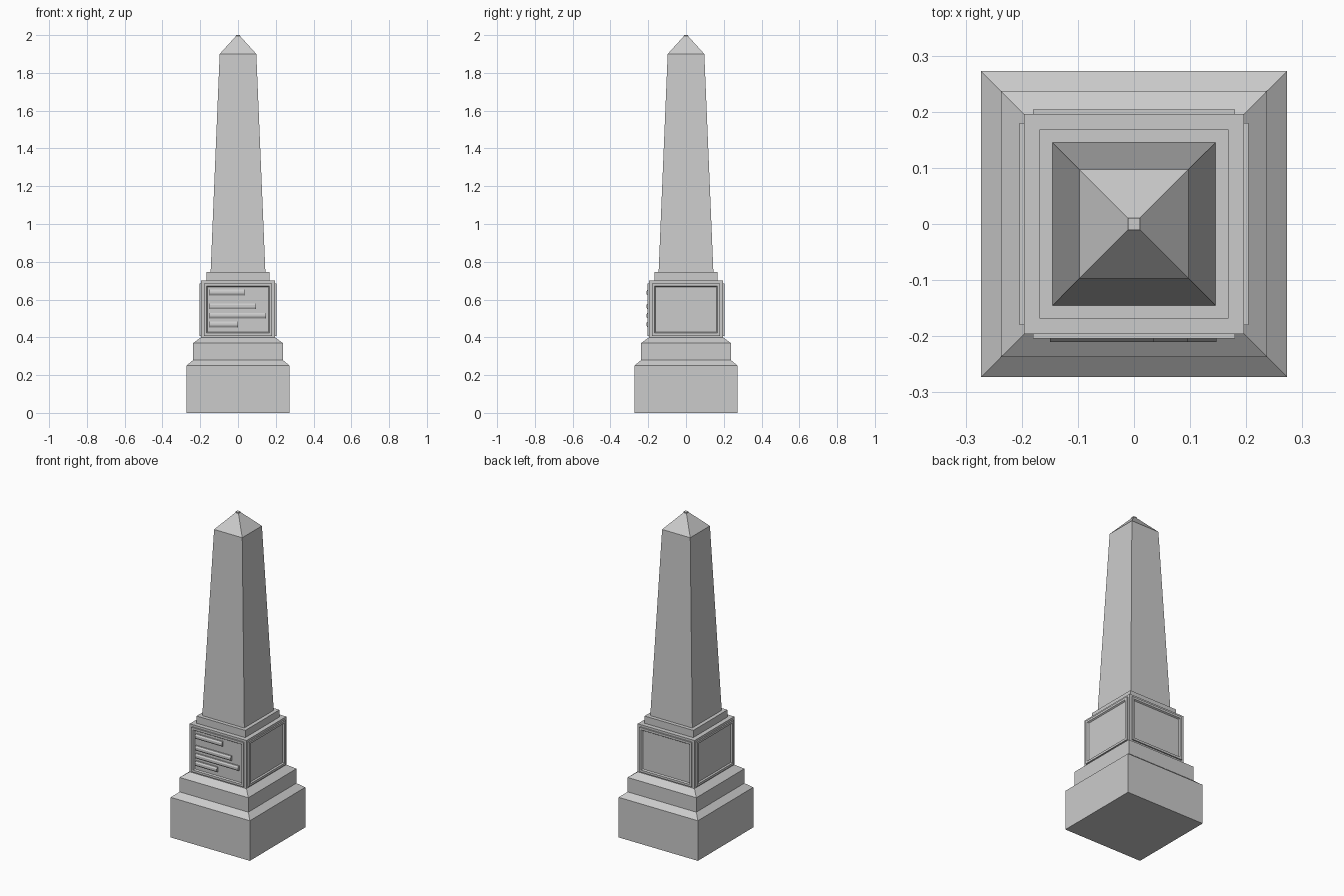
import bpy, bmesh, math
from mathutils import Matrix

if "Cube" in bpy.data.objects:
    bpy.data.objects.remove(bpy.data.objects["Cube"], do_unlink=True)

stone = bpy.data.materials.new("grey stone")
stone.use_nodes = True
GREY = (0.6, 0.6, 0.6, 1)
stone.diffuse_color = GREY
stone.node_tree.nodes["Principled BSDF"].inputs["Base Color"].default_value = GREY


def finish(name, bm):
    bmesh.ops.recalc_face_normals(bm, faces=bm.faces)
    mesh = bpy.data.meshes.new(name)
    bm.to_mesh(mesh)
    bm.free()
    mesh.materials.append(stone)
    obj = bpy.data.objects.new(name, mesh)
    bpy.context.collection.objects.link(obj)
    return obj


def loft(name, rings):
    """Closed solid through rings of equal vertex count."""
    bm = bmesh.new()
    loops = [[bm.verts.new(p) for p in ring] for ring in rings]
    n = len(loops[0])
    for a, b in zip(loops, loops[1:]):
        for i in range(n):
            j = (i + 1) % n
            bm.faces.new((a[i], a[j], b[j], b[i]))
    bm.faces.new(loops[0])
    bm.faces.new(loops[-1])
    return finish(name, bm)


def tiers(name, profile):
    """Square tower from (half width, height) pairs."""
    return loft(name, [[(-h, -h, z), (h, -h, z), (h, h, z), (-h, h, z)] for h, z in profile])


# Stepped base, inscription block and tapering shaft
tiers("plinth", [(.273, 0), (.273, .25), (.237, .28), (.237, .37), (.196, .40)])
tiers("inscription_block", [(.196, .40), (.196, .70)])
tiers("collar", [(.168, .70), (.168, .745)])
tiers("shaft", [(.145, .745), (.097, 1.90)])
tiers("pyramid_cap", [(.097, 1.90), (.011, 1.995), (.011, 2.0)])


# Raised rectangular frame on each side of the block
def frame(name, angle):
    bm = bmesh.new()
    mid, depth = .547, .204
    outline = [(.18, .139, .195), (.18, .139, depth), (.166, .125, depth), (.160, .119, .195)]
    loops = [[bm.verts.new((sx * w, -d, mid + sz * h))
              for sx, sz in ((-1, -1), (1, -1), (1, 1), (-1, 1))] for w, h, d in outline]
    for a, b in zip(loops, loops[1:] + loops[:1]):
        for i in range(4):
            j = (i + 1) % 4
            bm.faces.new((a[i], a[j], b[j], b[i]))
    bm.transform(Matrix.Rotation(angle, 4, "Z"))
    finish(name, bm)


for k, side in enumerate(("front", "left", "back", "right")):
    frame(side + "_frame", k * math.pi / 2)

# Bevelled bars on the front panel, aligned at one end
for i, (end, z) in enumerate([(.035, .637), (.096, .564), (.147, .515), (0, .468)]):
    section = [(-.195, -.015), (-.204, -.015), (-.210, -.006),
               (-.210, .006), (-.204, .015), (-.195, .015)]
    loft(f"inscription_bar_{i + 1}", [[(x, y, z + dz) for y, dz in section] for x in (-.15, end)])
